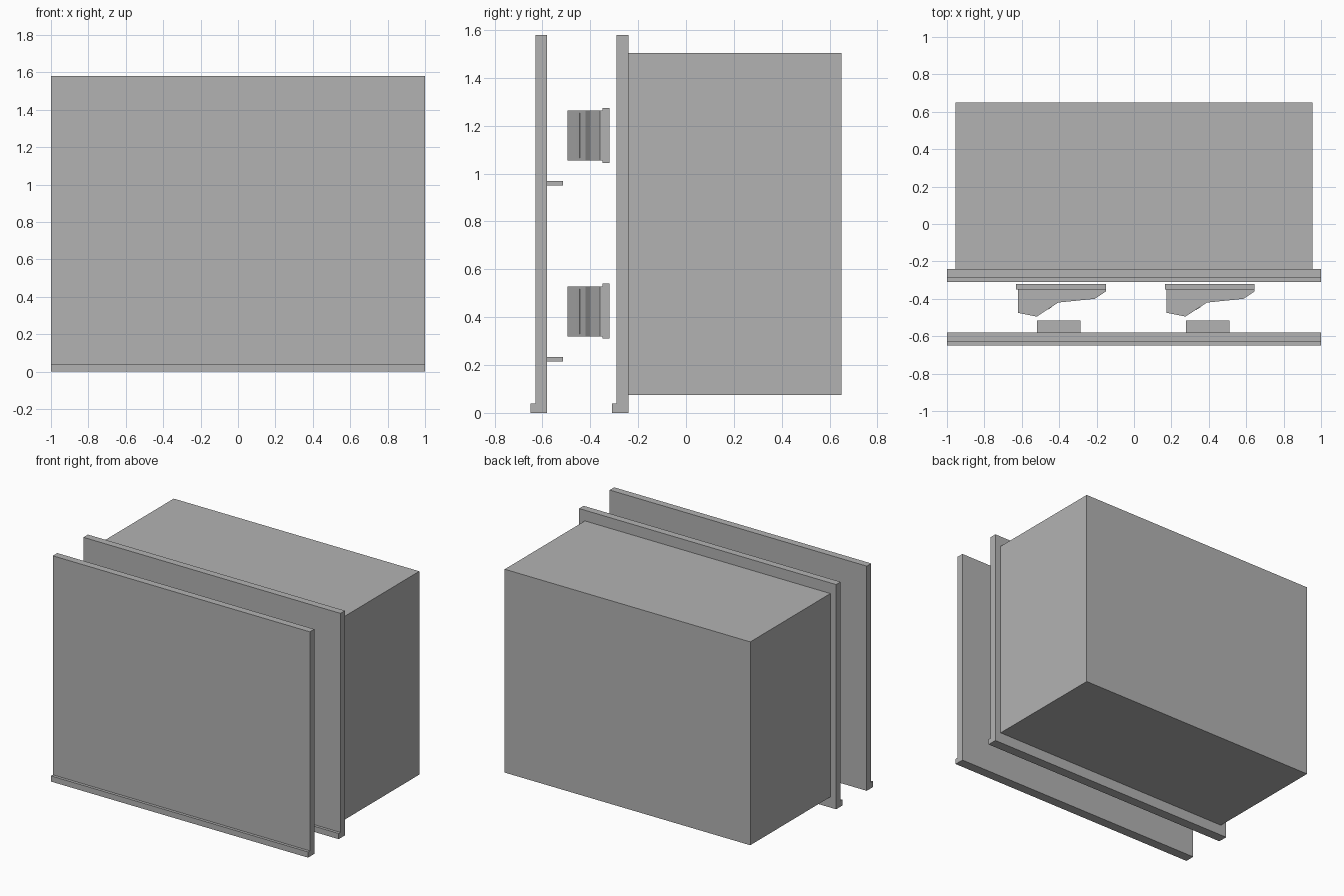
import bpy
import bmesh

cube = bpy.data.objects.get("Cube")
if cube:
    bpy.data.objects.remove(cube, do_unlink=True)

GREY = (0.45, 0.45, 0.45, 1.0)
grey = bpy.data.materials.new("plain grey")
grey.use_nodes = True
grey.diffuse_color = GREY
grey.node_tree.nodes["Principled BSDF"].inputs["Base Color"].default_value = GREY


def prism(name, outline, depth, axis="z"):
    """Extrude a closed outline: xy outlines along z, yz outlines along x."""
    low, high = depth
    bm = bmesh.new()
    place = (lambda p: (p[0], p[1], low)) if axis == "z" else (lambda p: (low, p[0], p[1]))
    face = bm.faces.new([bm.verts.new(place(p)) for p in outline])
    grown = bmesh.ops.extrude_face_region(bm, geom=[face])["geom"]
    step = (0, 0, high - low) if axis == "z" else (high - low, 0, 0)
    bmesh.ops.translate(bm, vec=step, verts=[g for g in grown if isinstance(g, bmesh.types.BMVert)])
    bmesh.ops.recalc_face_normals(bm, faces=bm.faces)
    mesh = bpy.data.meshes.new(name)
    bm.to_mesh(mesh)
    bm.free()
    mesh.materials.append(grey)
    obj = bpy.data.objects.new(name, mesh)
    bpy.context.collection.objects.link(obj)
    return obj


def box(name, x, y, z):
    return prism(name, [(x[0], y[0]), (x[1], y[0]), (x[1], y[1]), (x[0], y[1])], z)


def lipped_panel(name, back):
    """Upright panel with a small lip along its lower front edge."""
    front, lip = back - 0.05, back - 0.07
    outline = [(lip, 0), (back, 0), (back, 1.58), (front, 1.58), (front, 0.04), (lip, 0.04)]
    return prism(name, outline, (-1, 1), axis="x")


# Cabinet and its two panels
box("cabinet_body", (-0.955, 0.955), (-0.24, 0.65), (0.075, 1.505))
lipped_panel("cabinet_face_panel", -0.24)
lipped_panel("front_cover_panel", -0.58)

# Latch outline, relative to the left end of its mounting plate
latch = [(0.01, -0.35), (0.01, -0.475), (0.11, -0.495), (0.225, -0.42),
         (0.42, -0.40), (0.48, -0.36), (0.48, -0.35)]
rib = [(0.168, -0.459), (0.19, -0.445), (0.185, -0.437), (0.163, -0.452)]

for side, x in (("right", -0.63), ("left", 0.165)):
    for level, z in (("lower", 0.31), ("upper", 1.045)):
        tag = f"{level}_{side}"
        shift = lambda pts: [(x + px, py) for px, py in pts]
        # Wedge latch on a plate
        box(f"latch_plate_{tag}", (x, x + 0.48), (-0.35, -0.32), (z, z + 0.23))
        prism(f"latch_wedge_{tag}", shift(latch), (z + 0.01, z + 0.218))
        prism(f"latch_rib_{tag}", shift(rib), (z + 0.02, z + 0.208))
        # Catch tab behind the cover
        box(f"catch_tab_{tag}", (x + 0.112, x + 0.345), (-0.58, -0.515), (z - 0.095, z - 0.076))
